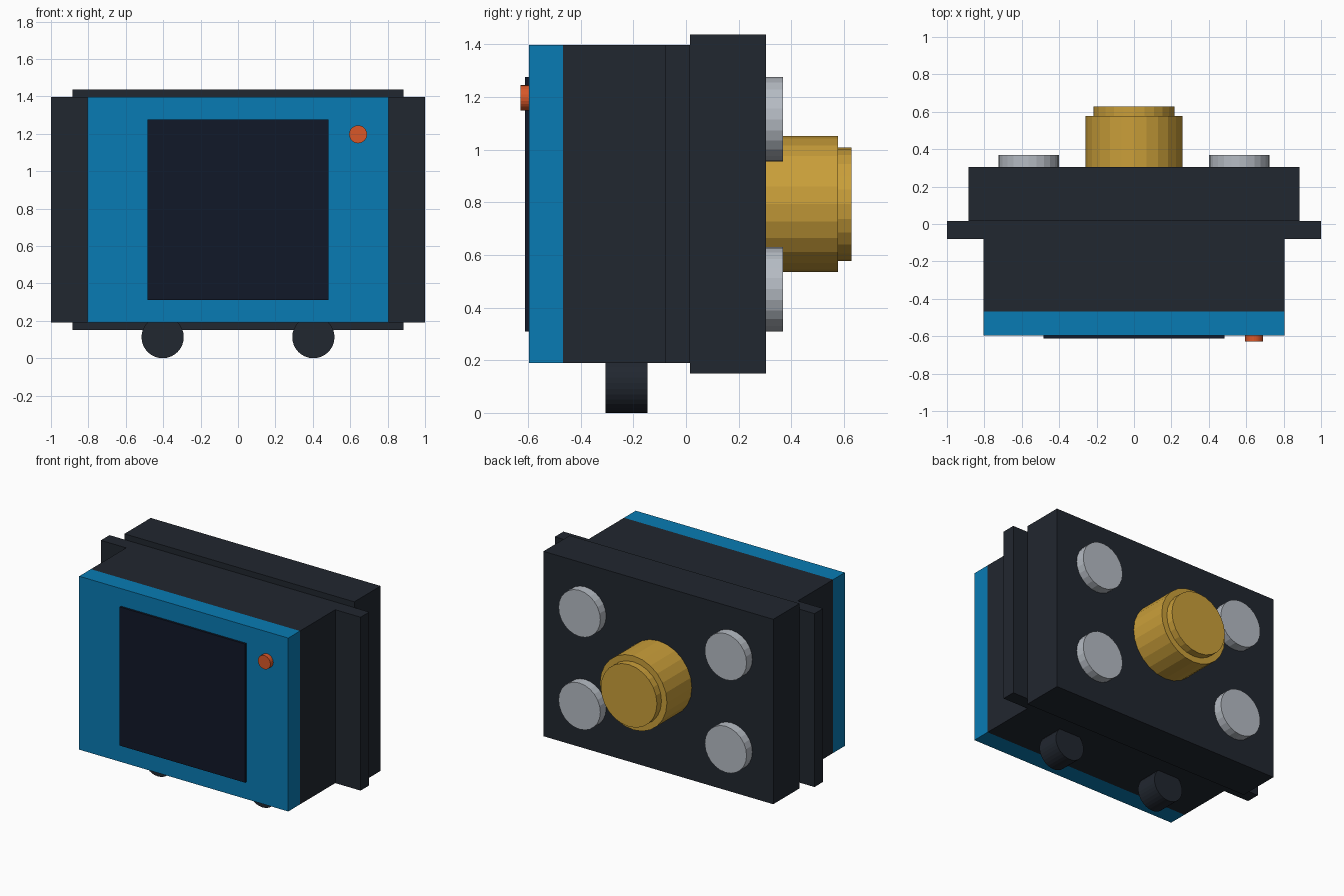
import bpy
import bmesh
from math import radians
from mathutils import Matrix

if "Cube" in bpy.data.objects:
    bpy.data.objects.remove(bpy.data.objects["Cube"])


def material(name, rgb):
    mat = bpy.data.materials.new(name)
    mat.diffuse_color = (*[(c / 255) ** 2.2 for c in rgb], 1)
    mat.use_nodes = True
    mat.node_tree.nodes["Principled BSDF"].inputs["Base Color"].default_value = mat.diffuse_color
    return mat


DARK = material("dark_grey", (38, 43, 51))
BLUE = material("blue", (17, 122, 178))
SCREEN = material("screen_black", (24, 30, 45))
ORANGE = material("orange", (215, 88, 45))
SILVER = material("silver", (180, 186, 194))
GOLD = material("gold", (200, 157, 60))


def finish(name, bm, mat):
    bmesh.ops.recalc_face_normals(bm, faces=bm.faces)
    mesh = bpy.data.meshes.new(name)
    bm.to_mesh(mesh)
    bm.free()
    mesh.materials.append(mat)
    obj = bpy.data.objects.new(name, mesh)
    bpy.context.collection.objects.link(obj)
    return obj


def box(name, x, y, z, mat):
    """Box from (min, max) ranges on each axis."""
    bm = bmesh.new()
    bmesh.ops.create_cube(bm, size=1)
    for v in bm.verts:
        v.co = [(a + b) / 2 + c * (b - a) for c, (a, b) in zip(v.co, (x, y, z))]
    return finish(name, bm, mat)


def disc(name, x, z, r, y, mat, sides=24):
    """Cylinder lying along y between the two y values."""
    bm = bmesh.new()
    place = Matrix.Translation((x, sum(y) / 2, z)) @ Matrix.Rotation(radians(90), 4, 'X')
    bmesh.ops.create_cone(bm, cap_ends=True, segments=sides, radius1=r, radius2=r,
                          depth=y[1] - y[0], matrix=place)
    return finish(name, bm, mat)


# Housing: body, blue front bezel and larger rear block
HEIGHT = (0.19, 1.397)
box("body", (-0.805, 0.805), (-0.468, 0.015), HEIGHT, DARK)
box("front_bezel", (-0.805, 0.805), (-0.597, -0.468), HEIGHT, BLUE)
box("rear_block", (-0.885, 0.885), (0.015, 0.304), (0.15, 1.437), DARK)

# Screen and indicator button
box("screen", (-0.483, 0.483), (-0.612, -0.597), (0.31, 1.275), SCREEN)
disc("button", 0.642, 1.197, 0.048, (-0.629, -0.597), ORANGE)

# Mirrored mounting flanges, feet and rear discs
for side, s in (("left", -1), ("right", 1)):
    box(f"flange_{side}", sorted((s * 0.805, s * 1.0)), (-0.08, 0.015), HEIGHT, DARK)
    disc(f"foot_{side}", s * 0.403, 0.113, 0.113, (-0.306, -0.146), DARK, 32)
    for level, z in (("lower", 0.47), ("upper", 1.115)):
        disc(f"rear_disc_{level}_{side}", s * 0.563, z, 0.161, (0.304, 0.368), SILVER)

# Rear connector with stepped end
disc("connector_barrel", 0, 0.793, 0.258, (0.304, 0.578), GOLD)
disc("connector_end", 0, 0.793, 0.216, (0.578, 0.628), GOLD)
